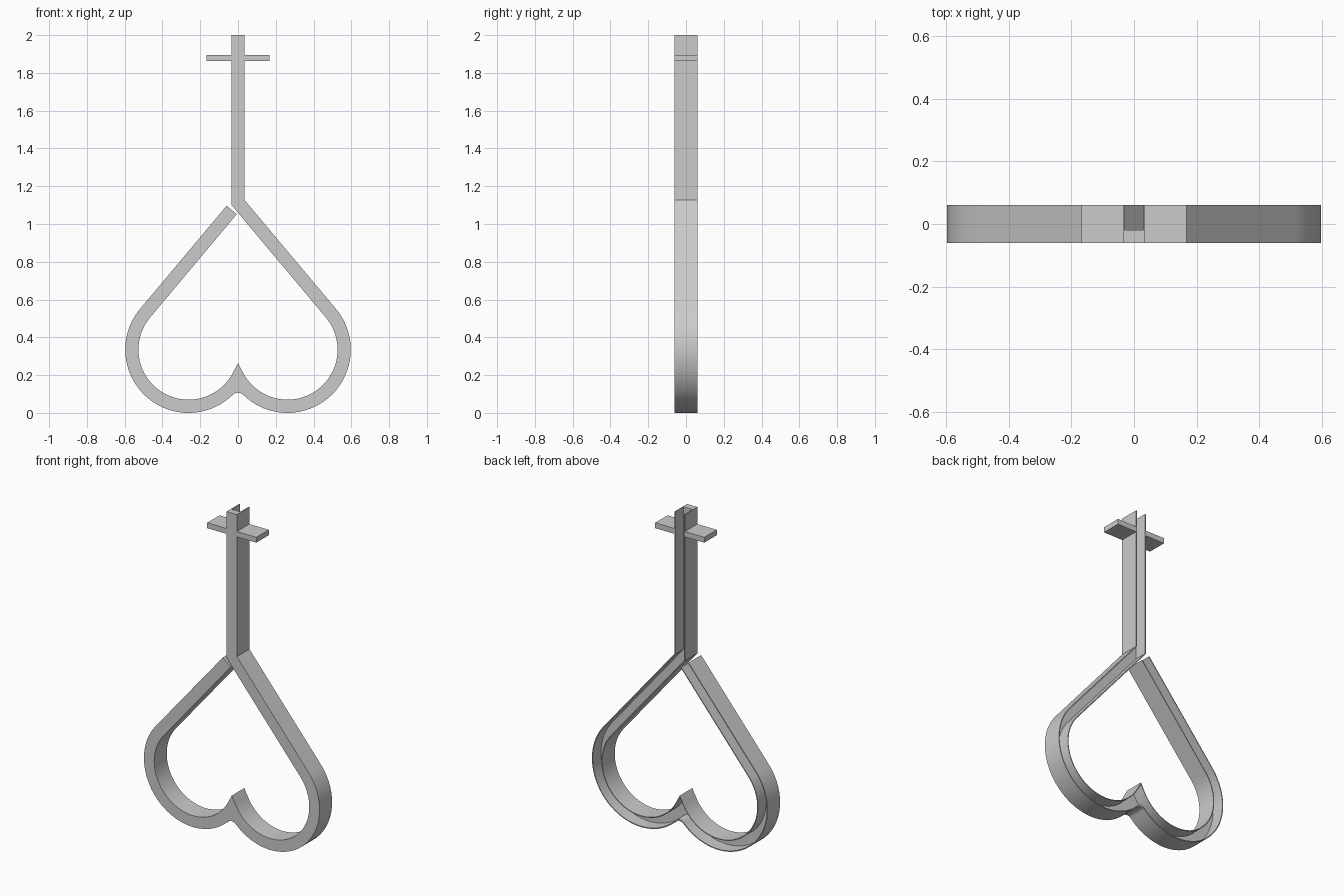
import bpy
import bmesh
from math import sin, cos, tan, radians, degrees, sqrt, atan2
from mathutils import Vector

cube = bpy.data.objects.get("Cube")
if cube:
    bpy.data.objects.remove(cube, do_unlink=True)

grey = bpy.data.materials.new("plain_grey")
grey.use_nodes = True
colour = (0.6, 0.6, 0.6, 1)
grey.diffuse_color = colour
grey.node_tree.nodes["Principled BSDF"].inputs["Base Color"].default_value = colour

DEPTH = 0.061         # half depth of the channel
FLOOR = -0.019        # groove floor behind the front plate
BAND = 0.07           # width of the channel
HALF = BAND / 2
LOBE = Vector((0.262, 0.335))
R_OUT = 0.335
R_IN = R_OUT - BAND
ARM = radians(40)     # direction of the arm's outward normal
TIP = radians(208)    # where the inner arc runs straight into the notch
FILLET = 0.04


def on_circle(centre, radius, angle):
    return centre + Vector((cos(angle), sin(angle))) * radius


def along_arm(point, x):
    """Follow the straight arm from a lobe point until it reaches x."""
    return Vector((x, point.y + (point.x - x) / tan(ARM)))


def finish(bm, name, smooth=False):
    bmesh.ops.recalc_face_normals(bm, faces=bm.faces)
    mesh = bpy.data.meshes.new(name)
    bm.to_mesh(mesh)
    bm.free()
    mesh.materials.append(grey)
    obj = bpy.data.objects.new(name, mesh)
    bpy.context.collection.objects.link(obj)
    if smooth:
        bpy.ops.object.select_all(action='DESELECT')
        obj.select_set(True)
        bpy.context.view_layer.objects.active = obj
        bpy.ops.object.shade_smooth_by_angle(angle=radians(25))
    return obj


# Notch between the lobes: rounded outside, pointed inside
drop = sqrt((R_OUT + FILLET) ** 2 - LOBE.x ** 2)
fillet_centre = Vector((0, LOBE.y - drop))
join = atan2(drop, LOBE.x)
inner_start = on_circle(LOBE, R_IN, TIP)
inner_tip = Vector((0, inner_start.y - inner_start.x / tan(TIP) * -1))
half = []
for i in range(6):
    t = i / 6
    outer = on_circle(fillet_centre, FILLET, radians(90) + (join - radians(90)) * t)
    half.append((outer, inner_tip.lerp(inner_start, t)))

# Lobe arc, ending where the arm leaves it
end = ARM + radians(360)
start = join + radians(180)
STEPS = 48
for i in range(STEPS + 1):
    t = i / STEPS
    half.append((on_circle(LOBE, R_OUT, start + (end - start) * t),
                 on_circle(LOBE, R_IN, TIP + (end - TIP) * t)))
arm_out, arm_in = half[-1]

# Left side mirrors the right, with its arm cut square just short of the stem
cut_out = along_arm(arm_out, 0.06)
cut_in = cut_out - Vector((cos(ARM), sin(ARM))) * BAND
left = [(cut_out, cut_in)] + half[:0:-1]
stations = [tuple(Vector((-p.x, p.y)) for p in pair) for pair in left] + half

# Right arm bends up into the stem
stations.append((along_arm(arm_out, HALF), along_arm(arm_in, -HALF)))
stations.append((Vector((HALF, 2)), Vector((-HALF, 2))))

# Channel section: position across the band, and depth; open at the back
WALL = 0.075
section = [(0, -DEPTH), (0, DEPTH), (WALL, DEPTH), (WALL, FLOOR),
           (1 - WALL, FLOOR), (1 - WALL, DEPTH), (1, DEPTH), (1, -DEPTH)]

bm = bmesh.new()
rings = []
for outer, inner in stations:
    ring = []
    for across, y in section:
        p = outer.lerp(inner, across)
        ring.append(bm.verts.new((p.x, y, p.y)))
    rings.append(ring)
for a, b in zip(rings, rings[1:]):
    for k in range(len(section)):
        n = (k + 1) % len(section)
        bm.faces.new((a[k], a[n], b[n], b[k]))
bm.faces.new(rings[0])
bm.faces.new(rings[-1])
finish(bm, "heart_channel_and_stem", smooth=True)

# Crossbar stubs on both sides of the stem
for name, side in (("left_crossbar", 1), ("right_crossbar", -1)):
    bm = bmesh.new()
    bmesh.ops.create_cube(bm, size=1)
    bmesh.ops.scale(bm, verts=bm.verts, vec=(0.134, 2 * DEPTH - 0.001, 0.033))
    bmesh.ops.translate(bm, verts=bm.verts, vec=(side * 0.1, 0, 1.879))
    finish(bm, name)
